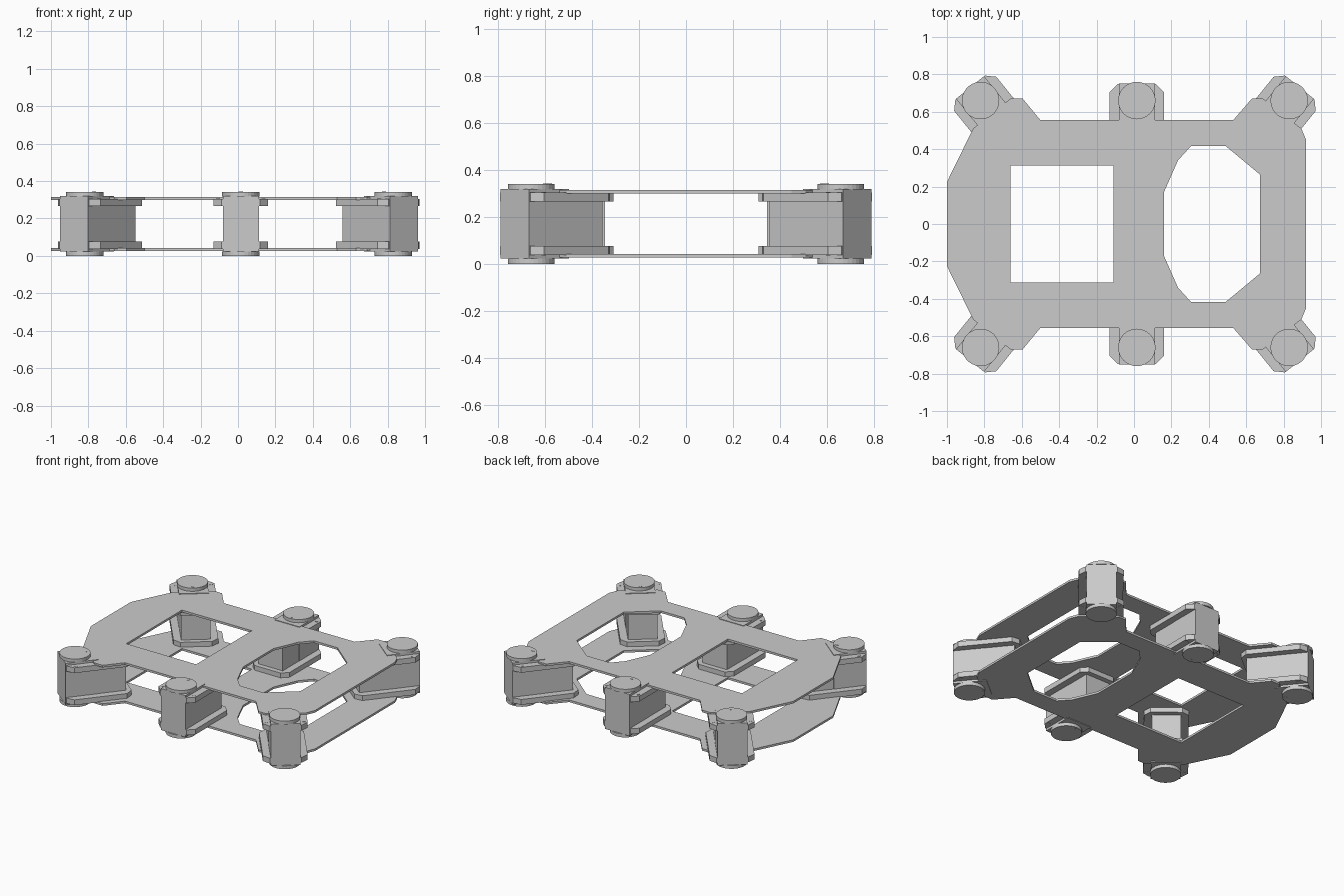
import bpy, bmesh, math
from mathutils import Matrix

if "Cube" in bpy.data.objects:
    bpy.data.objects.remove(bpy.data.objects["Cube"], do_unlink=True)

GREY = bpy.data.materials.new("light_grey")
GREY.use_nodes = True
colour = (0.6, 0.6, 0.6, 1)
GREY.diffuse_color = colour
GREY.node_tree.nodes["Principled BSDF"].inputs["Base Color"].default_value = colour

MID = 0.171  # height of the mirror plane between the two decks


def slab(name, loops, z0, z1, matrix=None):
    """Flat outline (first loop) with holes (other loops), given thickness."""
    bm = bmesh.new()
    for loop in loops:
        verts = [bm.verts.new((x, y, 0)) for x, y in loop]
        for i, v in enumerate(verts):
            bm.edges.new((verts[i - 1], v))
    bmesh.ops.triangle_fill(bm, edges=bm.edges[:], use_beauty=True,
                            use_dissolve=False, normal=(0, 0, 1))
    bmesh.ops.recalc_face_normals(bm, faces=bm.faces[:])
    mesh = bpy.data.meshes.new(name)
    bm.to_mesh(mesh)
    bm.free()
    mesh.materials.append(GREY)
    obj = bpy.data.objects.new(name, mesh)
    bpy.context.collection.objects.link(obj)
    obj.matrix_world = Matrix.Translation((0, 0, (z0 + z1) / 2)) @ (matrix or Matrix())
    mod = obj.modifiers.new("thickness", "SOLIDIFY")
    mod.thickness = z1 - z0
    mod.offset = 0
    return obj


def pair(name, loops, z0, z1, matrix=None):
    """The same slab on the upper and the lower side."""
    slab("upper_" + name, loops, z0, z1, matrix)
    slab("lower_" + name, loops, 2 * MID - z1, 2 * MID - z0, matrix)


def box(x, y0, y1):
    return [(-x, y0), (x, y0), (x, y1), (-x, y1)]


def circle(cx, cy, r, n):
    return [(cx + r * math.cos(math.tau * i / n), cy + r * math.sin(math.tau * i / n))
            for i in range(n)]


def mirror_y(points):
    return points + [(x, -y) for x, y in reversed(points)]


# Upper and lower deck plates with their two windows
outline = mirror_y([(-1, .225), (-.86, .51), (-.66, .67), (-.595, .67), (-.5, .555),
                    (.53, .555), (.63, .67), (.69, .67), (.895, .51), (.92, .45)])
square_window = mirror_y([(-.66, .313), (-.11, .313)])
round_window = mirror_y([(.16, .17), (.235, .34), (.305, .417), (.49, .417), (.675, .263)])
pair("deck_plate", [outline, square_window, round_window], .300, .315)


def joint(name, x, y, angle):
    """Leg joint: local +y runs from the pivot inwards."""
    m = Matrix.Translation((x, y, 0)) @ Matrix.Rotation(angle, 4, "Z")
    slab(name + "_motor_body", [box(.095, -.085, .315)], MID - .133, MID + .133, m)
    slab(name + "_motor_end", [box(.0965, -.09, .13)], MID - .148, MID + .148, m)
    # Flanged brackets with clipped corners
    w, a, b, c = .145, -.088, .35, .042
    bracket = [(-w, a + c), (-w + c, a), (w - c, a), (w, a + c),
               (w, b - c), (w - c, b), (-w + c, b), (-w, b - c)]
    pair(name + "_bracket", [bracket], .266, .304, m)
    # Pivot discs and screws
    pair(name + "_pivot_disc", [circle(0, 0, .1, 32)], .318, .342, m)
    pair(name + "_disc_screw", [circle(0, .078, .011, 10)], .340, .343, m)
    for side in (-1, 1):
        pair(name + "_bracket_screw", [circle(.122 * side, -.03, .011, 10)], .300, .306, m)


# Six joints: middle pair straight, corner joints splayed outwards
TILT = math.radians(39)
for label, x, splay in (("right", -.82, -TILT), ("middle", .015, 0), ("left", .83, TILT)):
    joint("front_" + label, x, -.66, splay)
    joint("back_" + label, x, .66, math.pi - splay)
